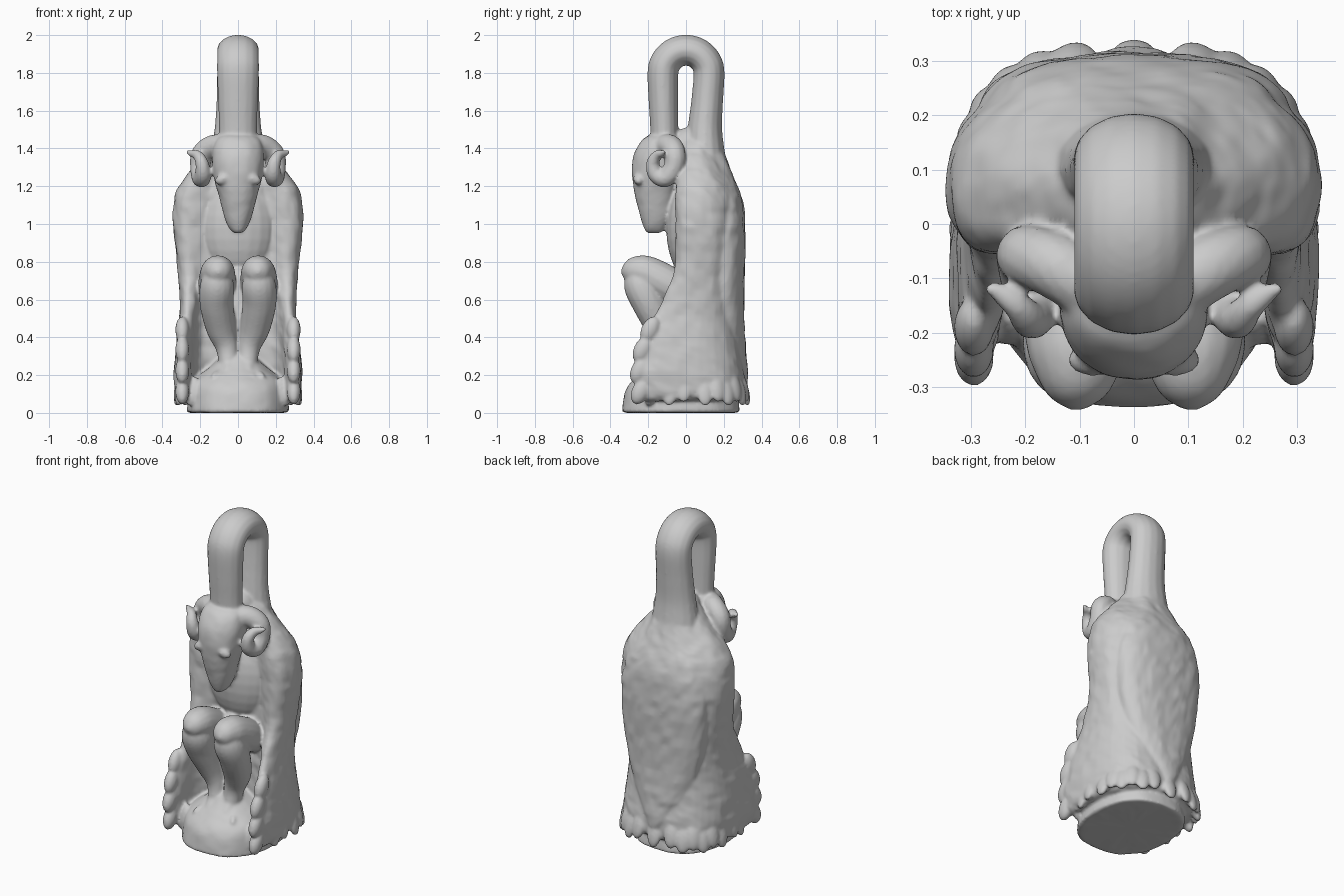
import bpy, bmesh, math
from mathutils import Vector

if "Cube" in bpy.data.objects:
    bpy.data.objects.remove(bpy.data.objects["Cube"])


def finish(name, bm, levels=0, rough=0.0):
    bmesh.ops.recalc_face_normals(bm, faces=bm.faces)
    me = bpy.data.meshes.new(name)
    bm.to_mesh(me)
    bm.free()
    ob = bpy.data.objects.new(name, me)
    bpy.context.collection.objects.link(ob)
    if levels:
        m = ob.modifiers.new("smooth", 'SUBSURF')
        m.levels = m.render_levels = levels
    if rough:
        tex = bpy.data.textures.new(name + "_carving", 'CLOUDS')
        tex.noise_scale = 0.07
        d = ob.modifiers.new("carving", 'DISPLACE')
        d.texture, d.strength, d.mid_level = tex, rough, 0.5
    return ob


def skin(bm, rings):
    for a, b in zip(rings, rings[1:]):
        n = len(a)
        for i in range(n):
            bm.faces.new((a[i], a[(i + 1) % n], b[(i + 1) % n], b[i]))


def loft(name, levels, n=16, power=0.9, rough=0.0, smooth=2):
    """Stack of oval sections: (z, half width, front y, back y)."""
    bm = bmesh.new()
    rings = []
    for z, w, yf, yb in levels:
        ring = []
        for i in range(n):
            c, s = math.cos(math.tau * i / n), math.sin(math.tau * i / n)
            x = math.copysign(abs(c) ** power, c) * w
            y = (yf + yb) / 2 + math.copysign(abs(s) ** power, s) * (yb - yf) / 2
            ring.append(bm.verts.new((x, y, z)))
        rings.append(ring)
    skin(bm, rings)
    bm.faces.new(rings[0])
    bm.faces.new(rings[-1])
    return finish(name, bm, smooth, rough)


def tube(name, path, wide=1.0, side=1, steps=5, n=16):
    """Smooth tapered tube through points (x, y, z, radius)."""
    p = [Vector((q[0] * side, *q[1:])) for q in path]
    p = [2 * p[0] - p[1]] + p + [2 * p[-1] - p[-2]]
    pts = []
    for a, b, c, d in zip(p, p[1:], p[2:], p[3:]):
        for k in range(steps):
            t = k / steps
            pts.append(0.5 * (2 * b + (c - a) * t + (2 * a - 5 * b + 4 * c - d) * t * t
                              + (3 * b - a - 3 * c + d) * t ** 3))
    pts.append(p[-2])
    bm = bmesh.new()
    rings = []
    for i, q in enumerate(pts):
        tan = (pts[min(i + 1, len(pts) - 1)] - pts[max(i - 1, 0)]).to_3d().normalized()
        u = Vector((1, 0, 0))
        u = (u - tan * u.dot(tan)).normalized()
        v = tan.cross(u)
        rings.append([bm.verts.new(q.to_3d() + q[3] * (u * wide * math.cos(math.tau * k / n)
                      + v * math.sin(math.tau * k / n))) for k in range(n)])
    skin(bm, rings)
    bm.faces.new(rings[0])
    bm.faces.new(rings[-1])
    return finish(name, bm)


def blob(name, loc, size, rot=(0, 0, 0)):
    bm = bmesh.new()
    bmesh.ops.create_uvsphere(bm, u_segments=20, v_segments=14, radius=1)
    ob = finish(name, bm)
    ob.location, ob.scale, ob.rotation_euler = loc, size, rot
    return ob


# Cloak of wings: horseshoe sections (z, half width, back, wing front, inner half width, inner depth)
cloak = [(0.06, .315, .29, -.24, .24, .0), (0.11, .335, .322, -.265, .25, .0),
         (0.22, .338, .318, -.275, .255, -.02), (0.35, .326, .295, -.255, .25, -.03),
         (0.48, .31, .285, -.19, .24, -.03), (0.62, .302, .285, -.12, .22, -.03),
         (0.75, .315, .29, -.055, .20, -.03), (0.95, .343, .305, -.06, .18, -.05),
         (1.10, .345, .30, -.06, .16, -.06), (1.20, .32, .275, -.06, .14, -.06),
         (1.28, .25, .245, -.05, .11, -.04), (1.36, .18, .215, -.04, .08, -.02),
         (1.44, .12, .19, -.02, .05, .01), (1.48, .08, .17, .02, .03, .04)]
bm = bmesh.new()
rings = []
for z, w, yb, yf, wi, yi in cloak:
    w *= 1.02
    half = [(0, yb), (.5 * w, yb - .012), (.88 * w, yb - .1), (w, yf + .5 * (yb - yf)),
            (w - .005, yf + .04), ((w + wi) / 2, yf - .01), (wi, yf + .03),
            (wi - .01, (yf + yi) / 2 + .02), (.8 * wi, yi + .01), (.4 * wi, yi), (0, yi)]
    full = half + [(-x, y) for x, y in half[9:0:-1]]
    rings.append([bm.verts.new((x, y, z)) for x, y in full])
skin(bm, rings)
for r in (rings[0], rings[-1]):
    for i in range(5):
        ids = (i, i + 1, 9 - i, 10 - i) if i < 4 else (4, 5, 6)
        bm.faces.new([r[k] for k in ids])
        bm.faces.new([r[(20 - k) % 20] for k in ids])
finish("wing_cloak", bm, 2, 0.02)

# Folded back plumage tapering to the tail
loft("back_plumage", [(.13, .03, .22, .335), (.2, .09, .15, .33), (.32, .17, .1, .32),
                      (.5, .24, .08, .308), (.75, .29, .06, .312), (.95, .30, .06, .32),
                      (1.1, .28, .06, .31), (1.2, .23, .06, .28), (1.3, .15, .06, .23)],
     power=0.8, rough=0.02)

# Plinth
loft("plinth", [(0, .275, -.345, .29), (.002, .275, -.345, .29), (.06, .27, -.34, .285),
                (.13, .265, -.325, .27), (.18, .25, -.28, .24), (.215, .19, -.24, .2),
                (.27, .12, -.19, .1), (.33, .06, -.15, .05)], n=20, power=0.85, rough=0.008)

# Chest, lap and looped neck
blob("chest", (0, .03, .98), (.205, .135, .28))
blob("lap", (0, -.04, .52), (.10, .10, .26))
blob("neck_root", (0, .03, 1.40), (.10, .12, .115))
arc = [(0, -.122 * math.cos(a), 1.80 + .12 * math.sin(a), .082)
       for a in [math.pi * k / 6 for k in range(7)]]
tube("looped_neck", [(0, -.11, 1.3, .075), (0, -.115, 1.5, .074), (0, -.12, 1.65, .078)] + arc
     + [(0, .112, 1.65, .084), (0, .1, 1.5, .092), (0, .1, 1.35, .11), (0, .1, 1.2, .13)], wide=1.36)

# Ram head with long tapering muzzle
loft("head", [(.95, .02, -.205, -.13), (.97, .045, -.22, -.11), (1.02, .07, -.24, -.08),
              (1.10, .092, -.262, -.06), (1.16, .105, -.275, -.05), (1.22, .128, -.285, -.04),
              (1.30, .138, -.293, -.02), (1.37, .14, -.28, -.01), (1.43, .135, -.25, -.01),
              (1.48, .105, -.205, -.03)], rough=0.008)

for s, label in ((1, "right"), (-1, "left")):
    # Curled horn
    tube(label + "_horn", [(.05, -.14, 1.41, .06), (.13, -.085, 1.412, .062), (.19, -.06, 1.37, .058),
                           (.20, -.065, 1.30, .054), (.195, -.11, 1.243, .05),
                           (.185, -.162, 1.265, .043), (.192, -.175, 1.325, .035),
                           (.215, -.15, 1.365, .027), (.25, -.125, 1.375, .018),
                           (.275, -.115, 1.388, .007)], side=s, n=12)
    blob(label + "_brow", (.075 * s, -.25, 1.24), (.05, .03, .03), (0, .4 * s, 0))
    # Bent leg with knee raised in front
    tube(label + "_thigh", [(.10, .02, .62, .09), (.11, -.10, .68, .10), (.108, -.2, .735, .094),
                            (.105, -.26, .75, .083), (.105, -.315, .75, .055),
                            (.105, -.342, .75, .015)], side=s)
    tube(label + "_shin", [(.105, -.25, .76, .06), (.11, -.24, .68, .09), (.113, -.195, .58, .09),
                           (.09, -.135, .45, .08), (.06, -.12, .35, .06),
                           (.05, -.14, .26, .05), (.055, -.2, .21, .03)], side=s)
    for k in range(3):
        blob(label + "_toe", ((.03 + .04 * k) * s, -.2, .205), (.02, .06, .02), (.35, 0, .25 * k * s))
    # Feather tips down the front edge of the wing
    for z, y in ((.44, -.19), (.335, -.23), (.225, -.245), (.115, -.24)):
        blob(label + "_wing_feather", (.295 * s, y, z), (.037, .047, .075), (-.45, 0, 0))

# Scalloped feather hem round the back and sides
for k in range(21):
    a = math.pi * (-.25 + 1.5 * k / 20)
    x = math.copysign(abs(math.cos(a)) ** .7, math.cos(a)) * .31
    y = .03 + math.copysign(abs(math.sin(a)) ** .75, math.sin(a)) * .278
    blob("hem_feather", (x, y, .115 + .02 * (k % 2)), (.026, .044, .08), (0, -.25, a))

# Fuse the parts into one carved figure
bpy.ops.object.select_all(action='SELECT')
bpy.context.view_layer.objects.active = bpy.data.objects["wing_cloak"]
bpy.ops.object.convert(target='MESH')
bpy.ops.object.join()
statue = bpy.context.object
statue.name = "carved_figure"
fuse = statue.modifiers.new("fuse", 'REMESH')
fuse.mode, fuse.voxel_size, fuse.use_smooth_shade = 'VOXEL', 0.009, True
soft = statue.modifiers.new("soften", 'SMOOTH')
soft.factor, soft.iterations = 0.5, 5
